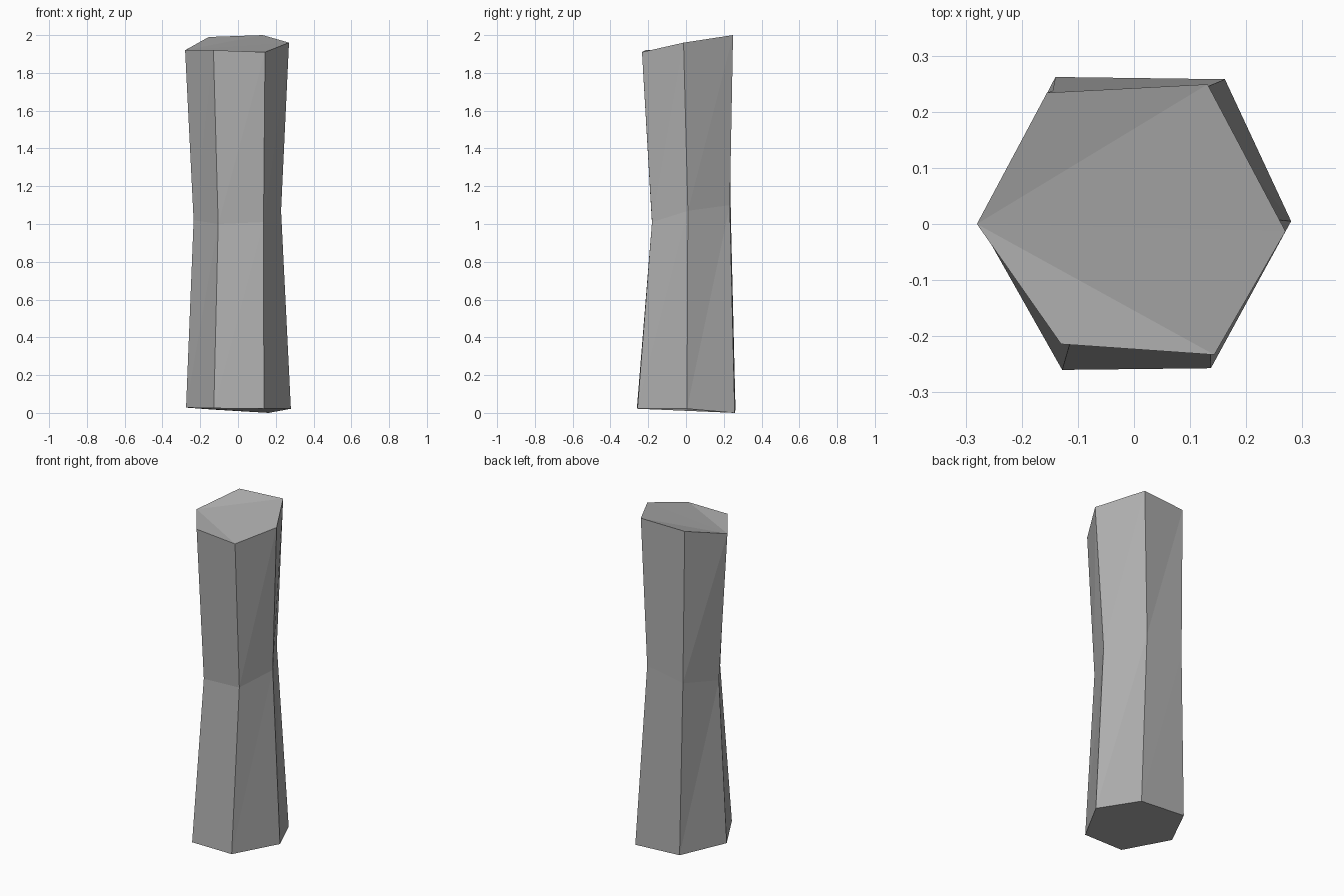
import bpy, bmesh

if "Cube" in bpy.data.objects:
    bpy.data.objects.remove(bpy.data.objects["Cube"])

# Three uneven hexagonal cross-sections, counter-clockwise from the left corner
bottom = [(-.275, 0, .028), (-.128, -.26, .025), (.137, -.257, .022),
          (.28, .005, .022), (.162, .258, 0), (-.14, .262, .018)]
waist = [(-.235, .018, 1.02), (-.105, -.18, 1.0), (.135, -.18, 1.01),
         (.228, .01, 1.07), (.1, .232, 1.1), (-.145, .237, 1.06)]
top = [(-.28, 0, 1.92), (-.13, -.214, 1.92), (.143, -.233, 1.91),
       (.27, -.013, 1.96), (.131, .249, 2.0), (-.155, .234, 1.99)]

bm = bmesh.new()
rings = [[bm.verts.new(p) for p in ring] for ring in (bottom, waist, top)]

# Faceted sides
for lo, hi in zip(rings, rings[1:]):
    for i in range(6):
        j = (i + 1) % 6
        bm.faces.new((lo[i], lo[j], hi[j]))
        bm.faces.new((lo[i], hi[j], hi[i]))

# Underside and the sloped, creased top
bm.faces.new(rings[0][::-1])
t = rings[2]
for k in range(1, 5):
    bm.faces.new((t[0], t[k], t[k + 1]))

bmesh.ops.recalc_face_normals(bm, faces=bm.faces)
mesh = bpy.data.meshes.new("stone_pillar")
bm.to_mesh(mesh)
bm.free()

# Dark grey stone
stone = bpy.data.materials.new("dark_stone")
stone.diffuse_color = (.43, .43, .43, 1)
stone.use_nodes = True
stone.node_tree.nodes["Principled BSDF"].inputs["Base Color"].default_value = stone.diffuse_color
mesh.materials.append(stone)

pillar = bpy.data.objects.new("stone_pillar", mesh)
bpy.context.collection.objects.link(pillar)
